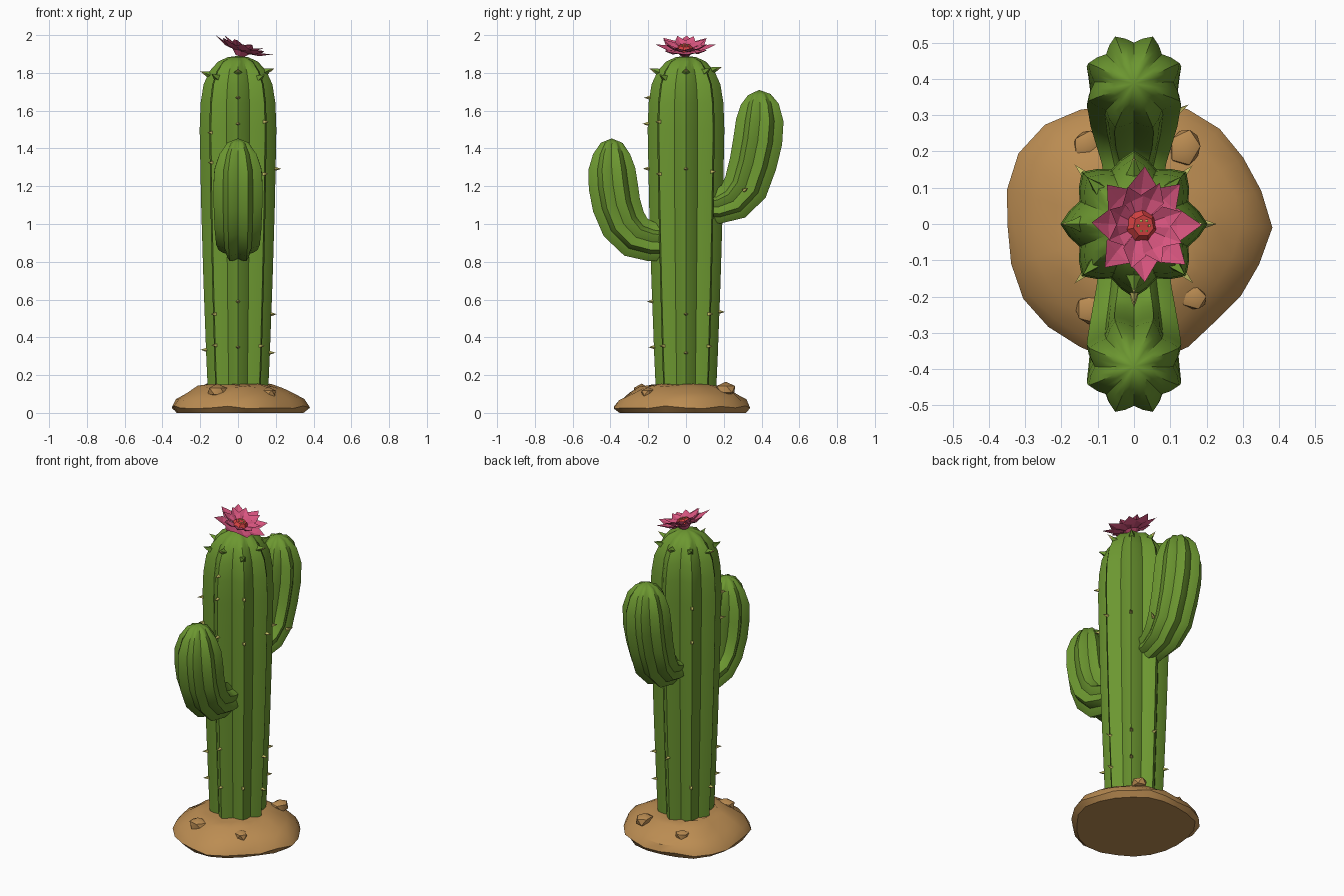
import bpy, bmesh, math, random
from mathutils import Vector, Matrix

if "Cube" in bpy.data.objects:
    bpy.data.objects.remove(bpy.data.objects["Cube"])
random.seed(4)


def material(name, rgb):
    m = bpy.data.materials.new(name)
    m.diffuse_color = (*rgb, 1)
    m.use_nodes = True
    m.node_tree.nodes["Principled BSDF"].inputs["Base Color"].default_value = m.diffuse_color
    return m


GREEN = material("cactus green", (0.15, 0.31, 0.03))
SAND = material("sand brown", (0.50, 0.265, 0.085))
PINK = material("petal pink", (0.68, 0.09, 0.21))
RED = material("flower red", (0.68, 0.055, 0.055))
STRAW = material("spine straw", (0.60, 0.55, 0.14))


def finish(name, bm, mat, angle=None, matrix=None):
    bmesh.ops.recalc_face_normals(bm, faces=bm.faces)
    me = bpy.data.meshes.new(name)
    bm.to_mesh(me)
    bm.free()
    me.materials.append(mat)
    ob = bpy.data.objects.new(name, me)
    bpy.context.collection.objects.link(ob)
    if matrix:
        ob.matrix_world = matrix
    if angle:
        bpy.ops.object.select_all(action='DESELECT')
        ob.select_set(True)
        bpy.context.view_layer.objects.active = ob
        bpy.ops.object.shade_smooth_by_angle(angle=math.radians(angle))
    return ob


def skin(bm, rings):
    n = len(rings[0])
    for a, b in zip(rings, rings[1:]):
        for i in range(n):
            j = (i + 1) % n
            bm.faces.new((a[i], a[j], b[j], b[i]))


def ribbed(name, path, offset):
    """Eight-ribbed tube along (y, z, radius) stations, closed by a dome tip."""
    bm = bmesh.new()
    pts = [Vector((0, y, z)) for y, z, r in path]
    rings = []
    for k, (y, z, r) in enumerate(path[:-1]):
        t = (pts[k + 1] - pts[max(k - 1, 0)]).normalized()
        side = t.cross(Vector((1, 0, 0)))
        ring = []
        for i in range(32):
            a = offset + math.tau * i / 32
            rr = r * (1, 0.9, 0.8, 0.9)[i % 4]
            ring.append(bm.verts.new(pts[k] + rr * (Vector((math.cos(a), 0, 0)) + side * math.sin(a))))
        rings.append(ring)
    skin(bm, rings)
    bm.faces.new(rings[0])
    tip = bm.verts.new(pts[-1])
    for i in range(32):
        bm.faces.new((rings[-1][i], rings[-1][(i + 1) % 32], tip))
    return finish(name, bm, GREEN, 35)


# Cactus body and arms
TRUNK = [(0, .08, .158), (0, .3, .168), (0, .7, .183), (0, 1.1, .195), (0, 1.5, .203), (0, 1.64, .198),
         (0, 1.74, .182), (0, 1.81, .15), (0, 1.86, .105), (0, 1.883, .055), (0, 1.89, 0)]
BACK_ARM = [(.08, 1.09, .09), (.17, 1.09, .095), (.25, 1.12, .115), (.315, 1.195, .13), (.355, 1.32, .136),
            (.38, 1.44, .141), (.391, 1.55, .136), (.391, 1.635, .108), (.388, 1.685, .065), (.387, 1.71, 0)]
FRONT_ARM = [(-.08, .90, .10), (-.18, .905, .112), (-.265, .93, .125), (-.33, 1.0, .134), (-.368, 1.1, .139),
             (-.385, 1.2, .141), (-.393, 1.29, .135), (-.394, 1.37, .106), (-.393, 1.43, .062), (-.393, 1.453, 0)]
ribbed("trunk", TRUNK, 0)
ribbed("back_arm", BACK_ARM, math.pi / 8)
ribbed("front_arm", FRONT_ARM, math.pi / 8)


# Spines along the ribs
def spike(bm, pos, direction, length, radius):
    rot = Vector((0, 0, 1)).rotation_difference(direction).to_matrix().to_4x4()
    bmesh.ops.create_cone(bm, cap_ends=True, segments=4, radius1=radius, radius2=0, depth=length,
                          matrix=Matrix.Translation(pos + direction * length * 0.35) @ rot)


def trunk_radius(z):
    for (_, z0, r0), (_, z1, r1) in zip(TRUNK, TRUNK[1:]):
        if z0 <= z <= z1:
            return r0 + (r1 - r0) * (z - z0) / (z1 - z0)


thorns, crown = bmesh.new(), bmesh.new()
for k in range(8):
    a = k * math.tau / 8
    d = Vector((math.cos(a), math.sin(a), 0))
    for z in (0.35, 0.55, 1.3, 1.52, 1.68):
        if random.random() < 0.55:
            h = z + random.uniform(-.04, .04)
            spike(thorns, d * trunk_radius(h) + Vector((0, 0, h)), d, .034, .012)
    h = 1.79 + random.uniform(-.03, .03)
    up = (d + Vector((0, 0, .45))).normalized()
    spike(crown, d * (trunk_radius(h) - .005) + Vector((0, 0, h)), up, .05, .022)
    if k % 2 == 0:
        spike(thorns, d * trunk_radius(h) + Vector((0, 0, h)) + up * .02, up, .03, .01)
spike(thorns, Vector((.12, .31, 1.18)), Vector((.8, .5, .3)).normalized(), .045, .012)
finish("spines", thorns, STRAW)
finish("crown_spikes", crown, GREEN)

# Sandy mound with uneven rim
bm = bmesh.new()
rings = []
for r, z in ((.335, 0), (.362, .03), (.338, .065), (.285, .1), (.225, .137), (.17, .148)):
    ring = []
    for i in range(22):
        a = math.tau * i / 22
        w = 1 + .03 * math.sin(3 * a + .6) + .025 * math.sin(5 * a + 2) + random.uniform(-.015, .015)
        zz = z + (random.uniform(-.008, .008) if z > 0 else 0)
        ring.append(bm.verts.new((r * w * math.cos(a), r * w * math.sin(a) - .01, zz)))
    rings.append(ring)
skin(bm, rings)
bm.faces.new(rings[0])
bm.faces.new(rings[-1])
finish("sand_mound", bm, SAND, 35)

# Pebbles half sunk in the sand
for n, (x, y, z, r) in enumerate(((-.11, -.235, .115, .05), (.14, .21, .125, .05), (.16, -.2, .105, .04),
                                  (-.13, .22, .105, .04), (-.24, -.1, .08, .035), (.26, .06, .085, .035))):
    bm = bmesh.new()
    bmesh.ops.create_icosphere(bm, subdivisions=1, radius=r,
                               matrix=Matrix.Rotation(n * 1.3, 4, 'Z') @ Matrix.Diagonal((1.15, .95, .8, 1)))
    finish(f"pebble_{n + 1}", bm, SAND, 40, Matrix.Translation((x, y, z)))

# Tilted flower: two layers of folded pointed petals
tilt = Matrix.Translation((.014, -.005, 1.908)) @ Matrix.Rotation(math.radians(18), 4, 'Y')
bm = bmesh.new()
for length, rise, turn, base in ((.158, .045, 0, 0), (.118, .05, math.pi / 8, .008)):
    for k in range(8):
        a = turn + k * math.tau / 8 + random.uniform(-.06, .06)
        m = Matrix.Rotation(a, 4, 'Z')
        ln = length * random.uniform(.94, 1.06)
        w = ln * .28

        def v(x, y, z):
            return bm.verts.new(m @ Vector((x, y, z + base)))
        root, tip, mid = v(0, 0, 0), v(ln, 0, rise), v(ln * .62, 0, rise * .4)
        left, right = v(ln * .62, w, rise * .62), v(ln * .62, -w, rise * .62)
        low = v(ln * .6, 0, rise * .4 - .006)
        for f in ((root, mid, left), (left, mid, tip), (root, right, mid), (right, tip, mid),
                  (root, left, low), (left, tip, low), (root, low, right), (right, low, tip)):
            bm.faces.new(f)
finish("petals", bm, PINK, None, tilt)

# Flower base, red heart and pale stamens
bm = bmesh.new()
bmesh.ops.create_cone(bm, cap_ends=True, segments=8, radius1=.02, radius2=.05, depth=.03)
finish("flower_base", bm, PINK, None, tilt @ Matrix.Translation((0, 0, -.006)))
bm = bmesh.new()
bmesh.ops.create_cone(bm, cap_ends=True, segments=7, radius1=.048, radius2=.03, depth=.024)
finish("flower_heart", bm, RED, None, tilt @ Matrix.Translation((0, 0, .028)))
bm = bmesh.new()
for k in range(6):
    a = k * math.tau / 6
    bmesh.ops.create_cube(bm, size=.006, matrix=Matrix.Translation((.016 * math.cos(a), .016 * math.sin(a), .041)))
finish("stamens", bm, STRAW, None, tilt)
